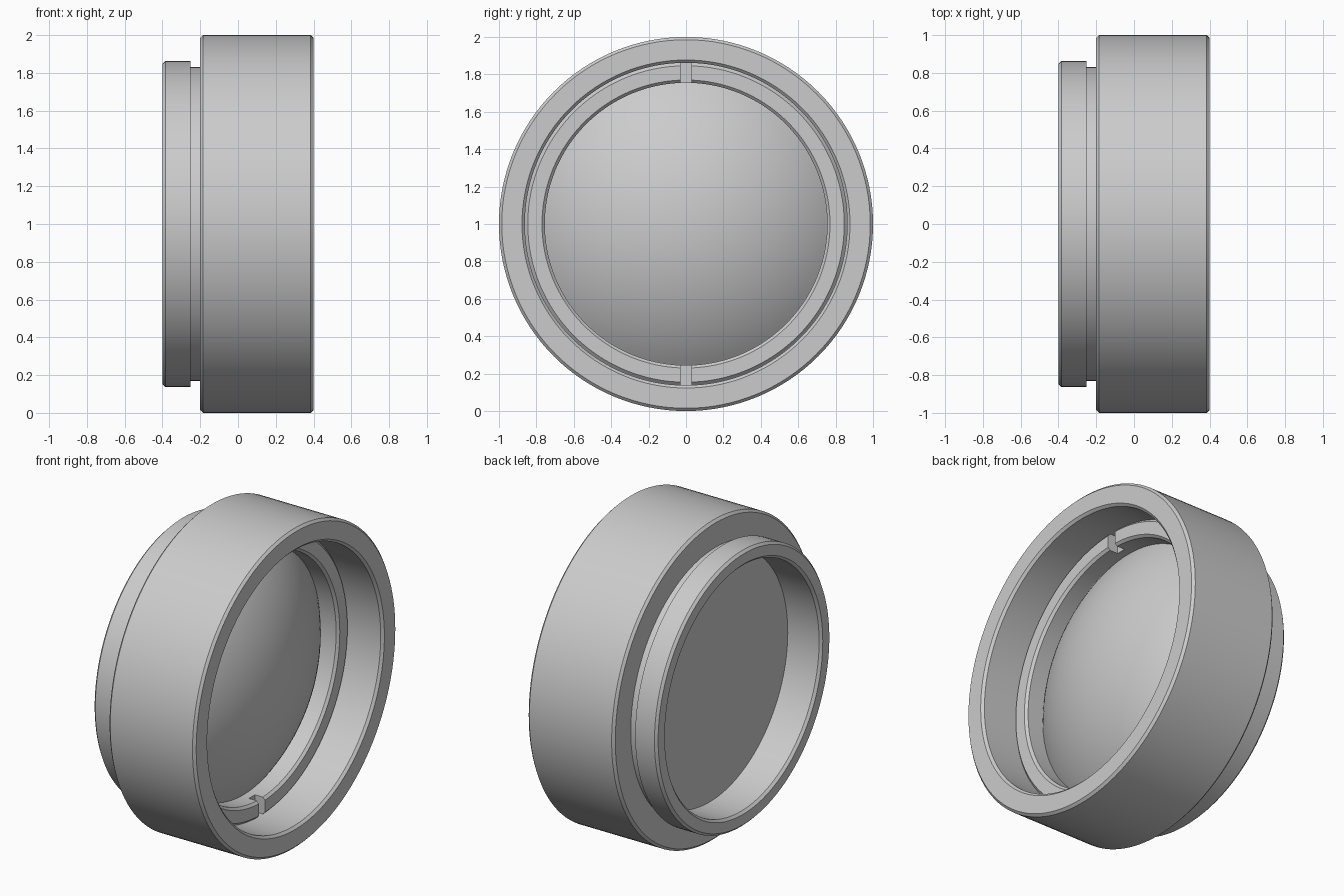
import bpy, bmesh, math

if "Cube" in bpy.data.objects:
    bpy.data.objects.remove(bpy.data.objects["Cube"], do_unlink=True)

SEGMENTS = 128
CENTRE_Z = 1.0
COLOUR = (0.6, 0.6, 0.6, 1)

grey = bpy.data.materials.new("plain grey")
grey.use_nodes = True
grey.diffuse_color = COLOUR
grey.node_tree.nodes["Principled BSDF"].inputs["Base Color"].default_value = COLOUR


def lathe(name, profile, closed=True):
    """Spin (x, radius) points about the horizontal x axis."""
    bm = bmesh.new()
    verts = [bm.verts.new((x, 0, r)) for x, r in profile]
    pairs = list(zip(verts, verts[1:]))
    if closed:
        pairs.append((verts[-1], verts[0]))
    edges = [bm.edges.new(p) for p in pairs]
    bmesh.ops.spin(bm, geom=verts + edges, cent=(0, 0, 0), axis=(1, 0, 0),
                   angle=math.tau, steps=SEGMENTS, use_duplicate=False)
    bmesh.ops.remove_doubles(bm, verts=bm.verts, dist=1e-5)
    bmesh.ops.recalc_face_normals(bm, faces=bm.faces)
    mesh = bpy.data.meshes.new(name)
    bm.to_mesh(mesh)
    bm.free()
    mesh.materials.append(grey)
    obj = bpy.data.objects.new(name, mesh)
    obj.location.z = CENTRE_Z
    bpy.context.collection.objects.link(obj)
    return obj


def select_only(obj):
    bpy.ops.object.select_all(action='DESELECT')
    obj.select_set(True)
    bpy.context.view_layer.objects.active = obj


# Housing: wide barrel, narrow neck groove and rear flange, with stepped bore
housing = lathe("housing", [
    (0.385, 0.862), (0.40, 0.877), (0.40, 0.985), (0.385, 1.0), (-0.185, 1.0),
    (-0.20, 0.985), (-0.20, 0.832), (-0.252, 0.832), (-0.252, 0.862),
    (-0.385, 0.862), (-0.40, 0.847), (-0.40, 0.782), (-0.385, 0.767),
    (0.03, 0.767), (0.03, 0.862)])

# Retaining ring with chamfered front edges
ring = lathe("retaining_ring", [
    (0.03, 0.755), (0.151, 0.755), (0.166, 0.77), (0.166, 0.846),
    (0.150, 0.862), (0.03, 0.862)])

# Spanner slots cut at the top and bottom of the ring
for side in (1, -1):
    bpy.ops.mesh.primitive_cube_add(size=1, location=(0.146, 0, CENTRE_Z + side * 0.81))
    cutter = bpy.context.object
    cutter.name = "slot_cutter"
    cutter.scale = (0.10, 0.06, 0.20)
    cutter.hide_render = True
    cutter.data.materials.append(grey)
    select_only(ring)
    cut = ring.modifiers.new("slot", 'BOOLEAN')
    cut.operation = 'DIFFERENCE'
    cut.solver = 'EXACT'
    cut.object = cutter
    bpy.ops.object.modifier_apply(modifier=cut.name)
    bpy.data.objects.remove(cutter, do_unlink=True)

# Lens: domed front, flat back
EDGE_X, EDGE_R, SAG, RIM, BACK_X = 0.043, 0.755, 0.26, 0.767, -0.168
radius = (EDGE_R ** 2 + SAG ** 2) / (2 * SAG)
centre_x = EDGE_X + SAG - radius
max_angle = math.asin(RIM / radius)
dome = [(centre_x + radius * math.cos(a), radius * math.sin(a))
        for a in (max_angle * i / 20 for i in range(21))]
lens = lathe("lens", dome + [(BACK_X, RIM), (BACK_X, 0)], closed=False)

for obj in (housing, ring, lens):
    select_only(obj)
    bpy.ops.object.shade_smooth_by_angle(angle=math.radians(30))
